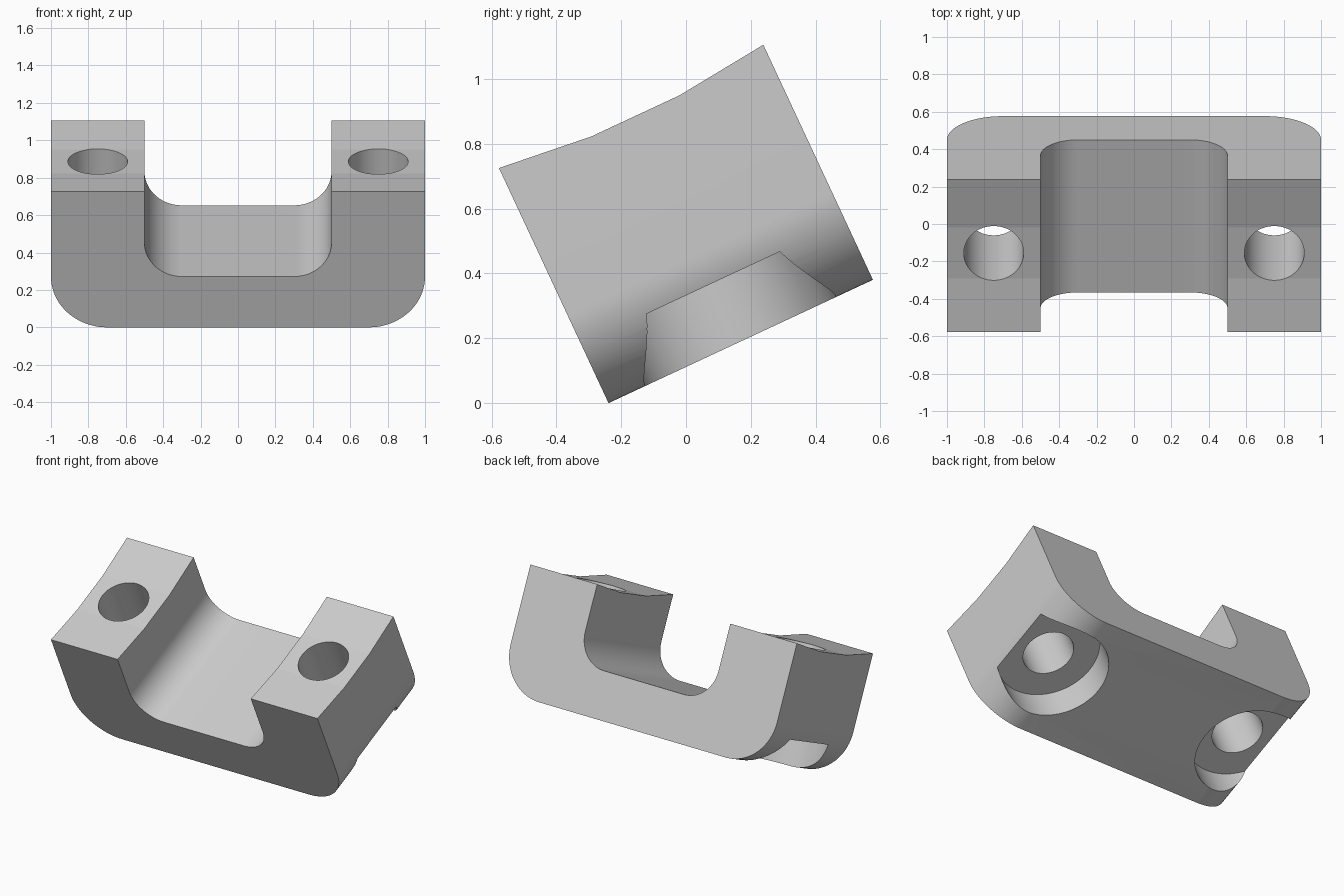
import bpy, bmesh, math
from mathutils import Matrix, Vector

cube = bpy.data.objects.get("Cube")
if cube:
    bpy.data.objects.remove(cube, do_unlink=True)

TILT = math.radians(25)
DEPTH, HEIGHT = 0.9, 0.8
SAG = 0.032          # hollow of the seating faces
PLACE = Matrix.Translation((0, -0.239, 0)) @ Matrix.Rotation(TILT, 4, "X")

grey = bpy.data.materials.new("plain_grey")
grey.use_nodes = True
grey.diffuse_color = (0.6, 0.6, 0.6, 1)
grey.node_tree.nodes["Principled BSDF"].inputs["Base Color"].default_value = (0.6, 0.6, 0.6, 1)


def make_object(name, bm):
    bmesh.ops.recalc_face_normals(bm, faces=bm.faces)
    mesh = bpy.data.meshes.new(name)
    bm.to_mesh(mesh)
    bm.free()
    mesh.materials.append(grey)
    obj = bpy.data.objects.new(name, mesh)
    bpy.context.collection.objects.link(obj)
    return obj


def arc(cx, cz, r, start, end, steps=20):
    angles = [math.radians(start + (end - start) * i / steps) for i in range(steps + 1)]
    return [(cx + r * math.cos(a), cz + r * math.sin(a)) for a in angles]


# U-shaped section: right half, then its mirror image
half = arc(0.7, 0.3, 0.3, -90, 0) + [(1, HEIGHT), (0.5, HEIGHT)] + arc(0.3, 0.5, 0.2, 0, -90)
section = half + [(-x, z) for x, z in reversed(half)]

# Loft the section through the depth, lowering the arm tops at the middle stations
bm = bmesh.new()
rings = []
for i in range(4):
    drop = SAG if i in (1, 2) else 0
    rings.append([bm.verts.new((x, DEPTH * i / 3, z - (drop if z == HEIGHT else 0)))
                  for x, z in section])
count = len(section)
for a, b in zip(rings, rings[1:]):
    for k in range(count):
        n = (k + 1) % count
        bm.faces.new((a[k], a[n], b[n], b[k]))
bm.faces.new(rings[0])
bm.faces.new(list(reversed(rings[-1])))
bracket = make_object("u_bracket", bm)


# Bolt holes and the counterbores underneath
def cutter(name, x, radius, low, high):
    bm = bmesh.new()
    bmesh.ops.create_cone(bm, cap_ends=True, segments=96, radius1=radius, radius2=radius,
                          depth=high - low,
                          matrix=Matrix.Translation((x, DEPTH / 2, (low + high) / 2)))
    obj = make_object(name, bm)
    obj.hide_render = True
    return obj


cutters = []
for side in (-1, 1):
    cutters.append(cutter("bolt_hole_cutter", side * 0.75, 0.16, -0.1, 1))
    cutters.append(cutter("counterbore_cutter", side * 0.75, 0.325, -0.1, 0.2))
for c in cutters:
    mod = bracket.modifiers.new(c.name, "BOOLEAN")
    mod.operation = "DIFFERENCE"
    mod.solver = "EXACT"
    mod.object = c
bpy.context.view_layer.update()
graph = bpy.context.evaluated_depsgraph_get()
result = bpy.data.meshes.new_from_object(bracket.evaluated_get(graph))
bracket.modifiers.clear()
bracket.data = result
for c in cutters:
    bpy.data.objects.remove(c, do_unlink=True)

# Tilt into place, with smooth rounds and crisp flats
bracket.data.transform(PLACE)
bpy.ops.object.select_all(action="DESELECT")
bracket.select_set(True)
bpy.context.view_layer.objects.active = bracket
bpy.ops.object.shade_smooth_by_angle(angle=math.radians(5.2))
